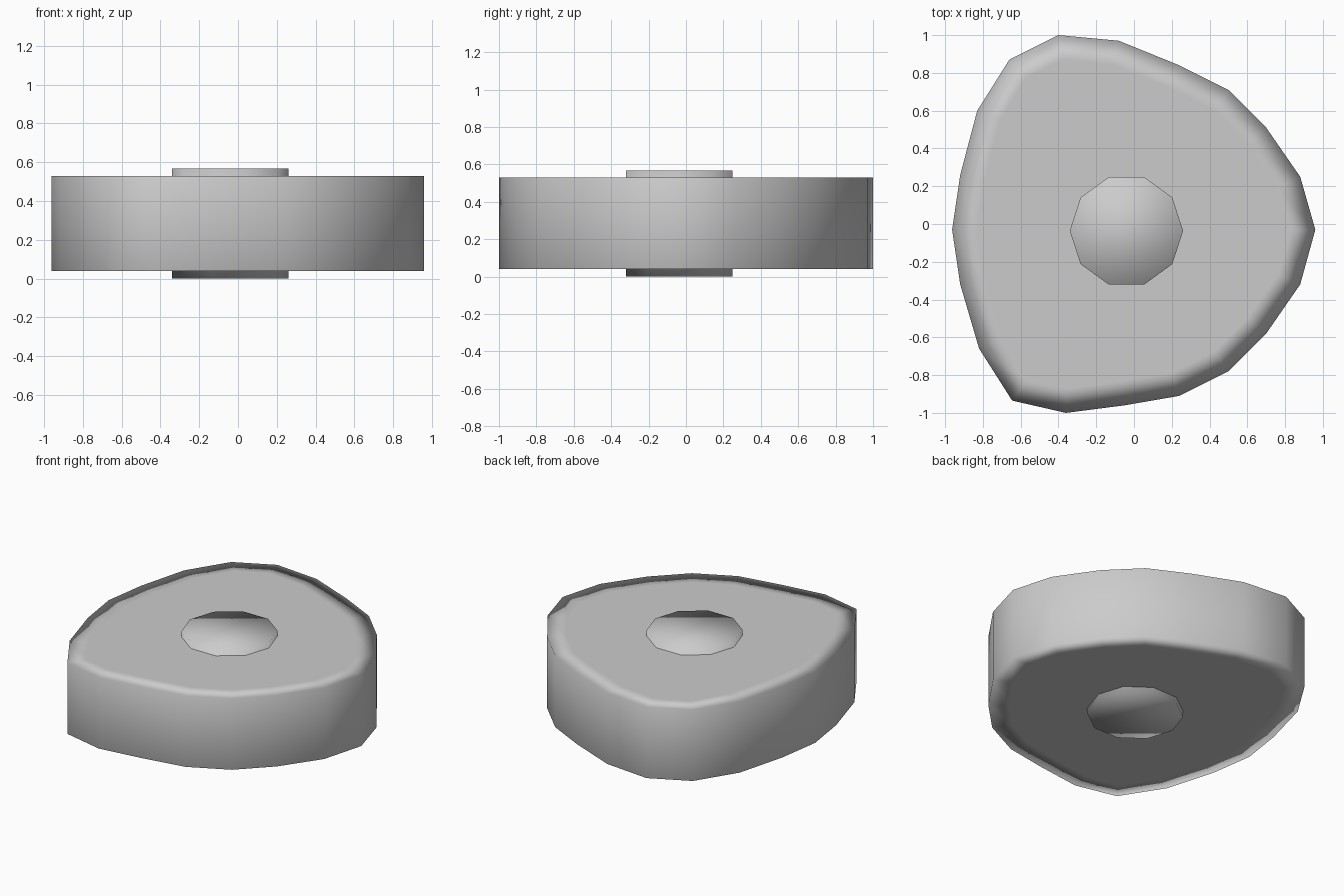
import bpy, bmesh
from mathutils import Matrix

cube = bpy.data.objects.get("Cube")
if cube:
    bpy.data.objects.remove(cube, do_unlink=True)

grey = bpy.data.materials.new("plain grey")
grey.use_nodes = True
colour = (0.6, 0.6, 0.6, 1)
grey.diffuse_color = colour
grey.node_tree.nodes["Principled BSDF"].inputs["Base Color"].default_value = colour


def add_part(name, bm):
    """Turn a bmesh into a smooth part with area weighted normals."""
    bmesh.ops.recalc_face_normals(bm, faces=bm.faces)
    for face in bm.faces:
        face.smooth = True
    mesh = bpy.data.meshes.new(name)
    bm.to_mesh(mesh)
    bm.free()
    mesh.materials.append(grey)
    part = bpy.data.objects.new(name, mesh)
    bpy.context.collection.objects.link(part)
    weighted = part.modifiers.new("soft rim", 'WEIGHTED_NORMAL')
    weighted.mode = 'FACE_AREA'
    weighted.weight = 50
    return part


# Rounded triangular rotor body, extruded from its outline
outline = [
    (-0.40, 1.0), (-0.08, 0.97), (0.24, 0.84), (0.50, 0.71), (0.70, 0.51),
    (0.88, 0.25), (0.96, -0.03), (0.88, -0.32), (0.70, -0.58), (0.50, -0.78),
    (0.24, -0.91), (-0.05, -0.96), (-0.36, -1.0), (-0.645, -0.935),
    (-0.82, -0.66), (-0.92, -0.32), (-0.963, -0.03), (-0.92, 0.26),
    (-0.83, 0.60), (-0.66, 0.87),
]
bottom, top = 0.04, 0.53
bm = bmesh.new()
base = bm.faces.new([bm.verts.new((x, y, bottom)) for x, y in outline])
extruded = bmesh.ops.extrude_face_region(bm, geom=[base], use_keep_orig=True)
for item in extruded["geom"]:
    if isinstance(item, bmesh.types.BMVert):
        item.co.z = top
bmesh.ops.recalc_face_normals(bm, faces=bm.faces)

# Flat rim band on both caps
caps = [f for f in bm.faces if len(f.verts) > 4]
bmesh.ops.inset_individual(bm, faces=caps, thickness=0.13)
add_part("rotor_body", bm)

# Ten-sided hub passing through the body
bm = bmesh.new()
height = 0.567
bmesh.ops.create_cone(
    bm, cap_ends=True, segments=10, radius1=0.3, radius2=0.3, depth=height,
    matrix=Matrix.Translation((-0.04, -0.036, height / 2))
    @ Matrix.Rotation(1.5707963, 4, 'Z'))
add_part("centre_hub", bm)
